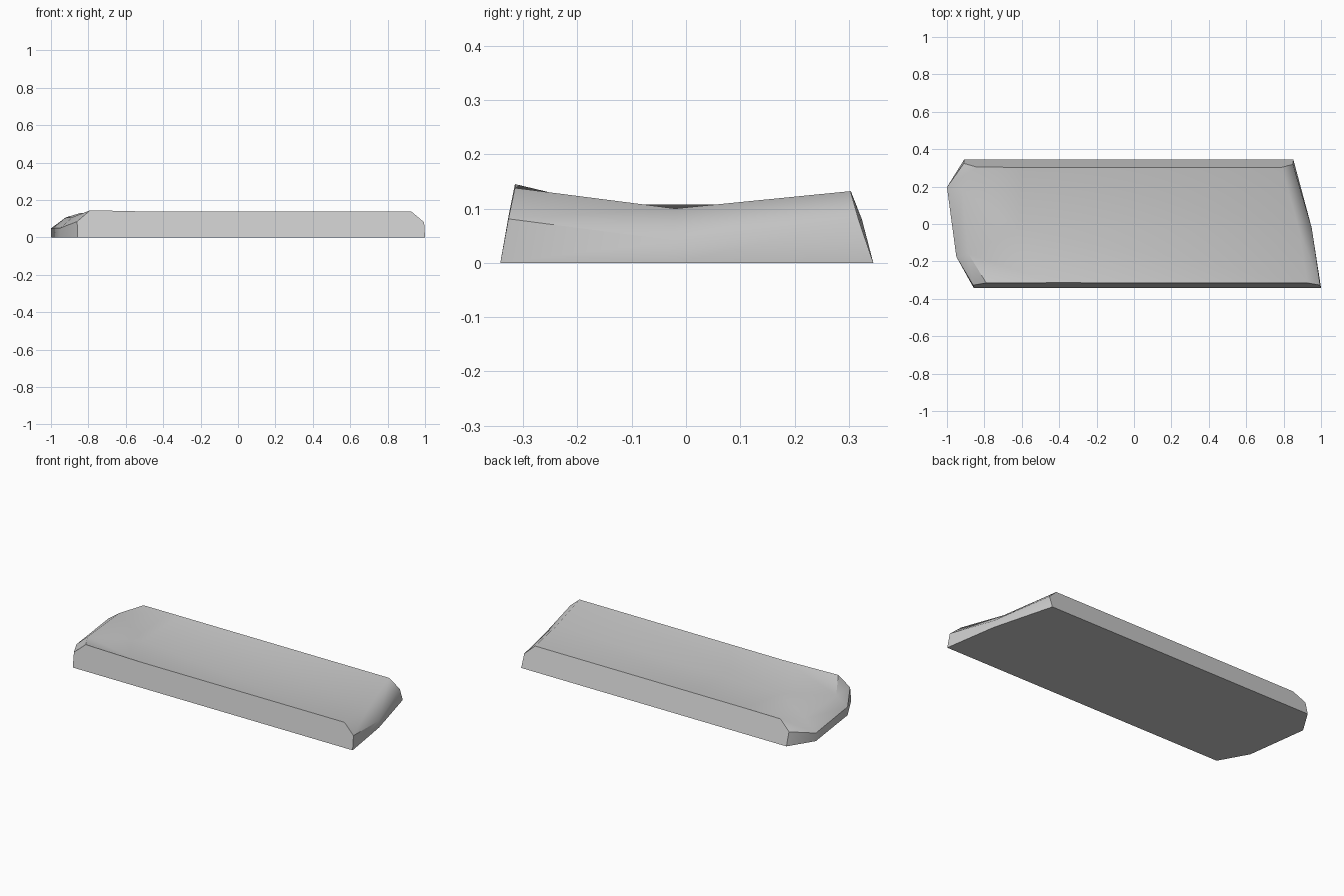
import bpy, bmesh, math

if "Cube" in bpy.data.objects:
    bpy.data.objects.remove(bpy.data.objects["Cube"])

# Each end runs front to back: bottom edge, rim of the broken end, worn top edge
right_base = [(1.0, -.342, 0), (.95, -.02, 0), (.852, .345, 0)]
right_rim = [(.995, -.327, .081), (.95, -.02, .041), (.85, .319, .076)]
right_top = [(.927, -.315, .138), (.88, -.02, .1), (.79, .303, .132)]
left_base = [(-.857, -.342, 0), (-.95, -.175, 0), (-1.0, .197, 0), (-.908, .345, 0)]
left_rim = [(-.86, -.327, .085), (-.95, -.175, .05), (-1.0, .197, .048), (-.91, .324, .08)]
left_top = [(-.79, -.315, .145), (-.885, -.16, .108), (-.92, .185, .107), (-.84, .304, .131)]
mid_top = [(-.43, -.314, .137), (-.62, -.02, .1), (-.6, .303, .132)]

bm = bmesh.new()
rb, rr, rt, lb, lr, lt, mt = [[bm.verts.new(p) for p in row] for row in
    (right_base, right_rim, right_top, left_base, left_rim, left_top, mid_top)]


def strip(a, b):
    for i in range(len(a) - 1):
        bm.faces.new((a[i], a[i + 1], b[i + 1], b[i]))


# Broken ends and dished top
for a, b in ((rb, rr), (rr, rt), (lb, lr), (lr, lt), (rt, mt)):
    strip(a, b)
for tri in ((lt[0], lt[1], mt[0]), (lt[1], mt[1], mt[0]), (lt[1], lt[2], mt[1]),
            (lt[2], mt[2], mt[1]), (lt[2], lt[3], mt[2])):
    bm.faces.new(tri)

# Sloping long sides and flat underside
for i in (0, -1):
    bm.faces.new((lb[i], rb[i], rr[i], rt[i], mt[i], lt[i], lr[i]))
bm.faces.new(lb + rb[::-1])
bmesh.ops.recalc_face_normals(bm, faces=bm.faces)

mesh = bpy.data.meshes.new("worn_plank")
bm.to_mesh(mesh)
bm.free()
plank = bpy.data.objects.new("worn_plank", mesh)
bpy.context.collection.objects.link(plank)
bpy.context.view_layer.objects.active = plank
plank.select_set(True)
bpy.ops.object.shade_smooth_by_angle(angle=math.radians(45))
